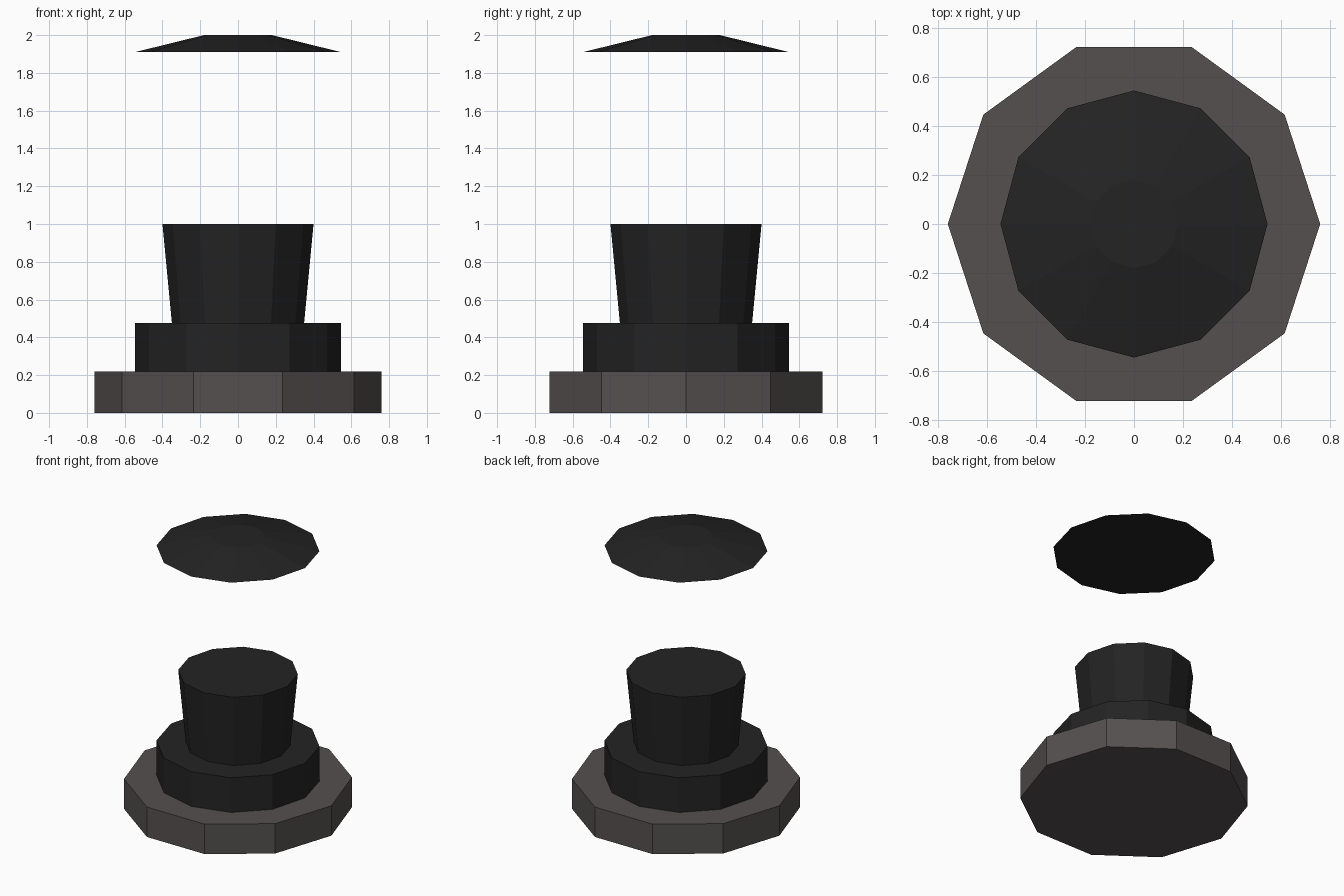
import bpy
import math

cube = bpy.data.objects.get("Cube")
if cube:
    bpy.data.objects.remove(cube, do_unlink=True)


def make_material(name, rgb):
    mat = bpy.data.materials.new(name)
    mat.use_nodes = True
    colour = (*rgb, 1.0)
    mat.diffuse_color = colour
    bsdf = next(n for n in mat.node_tree.nodes if n.type == "BSDF_PRINCIPLED")
    bsdf.inputs["Base Color"].default_value = colour
    return mat


def frustum(name, sides, bottom_radius, top_radius, z0, z1, mat):
    """Closed flat-faced prism or frustum with a corner on the +x axis."""
    verts = []
    for radius, z in ((bottom_radius, z0), (top_radius, z1)):
        for i in range(sides):
            a = math.tau * i / sides
            verts.append((radius * math.cos(a), radius * math.sin(a), z))
    faces = [tuple(reversed(range(sides))), tuple(range(sides, 2 * sides))]
    for i in range(sides):
        j = (i + 1) % sides
        faces.append((i, j, sides + j, sides + i))
    mesh = bpy.data.meshes.new(name)
    mesh.from_pydata(verts, [], faces)
    mesh.materials.append(mat)
    obj = bpy.data.objects.new(name, mesh)
    bpy.context.collection.objects.link(obj)
    return obj


grey = make_material("warm grey", (0.09, 0.08, 0.078))
black = make_material("soft black", (0.017, 0.017, 0.017))

# Ten-sided foot
frustum("base_plate", 10, 0.76, 0.76, 0.0, 0.22, grey)
# Twelve-sided collar and flared stem
frustum("collar", 12, 0.545, 0.545, 0.22, 0.475, black)
frustum("stem", 12, 0.35, 0.40, 0.475, 1.0, black)
# Shallow cap floating above the stem
frustum("floating_cap", 12, 0.545, 0.18, 1.91, 2.0, black)
